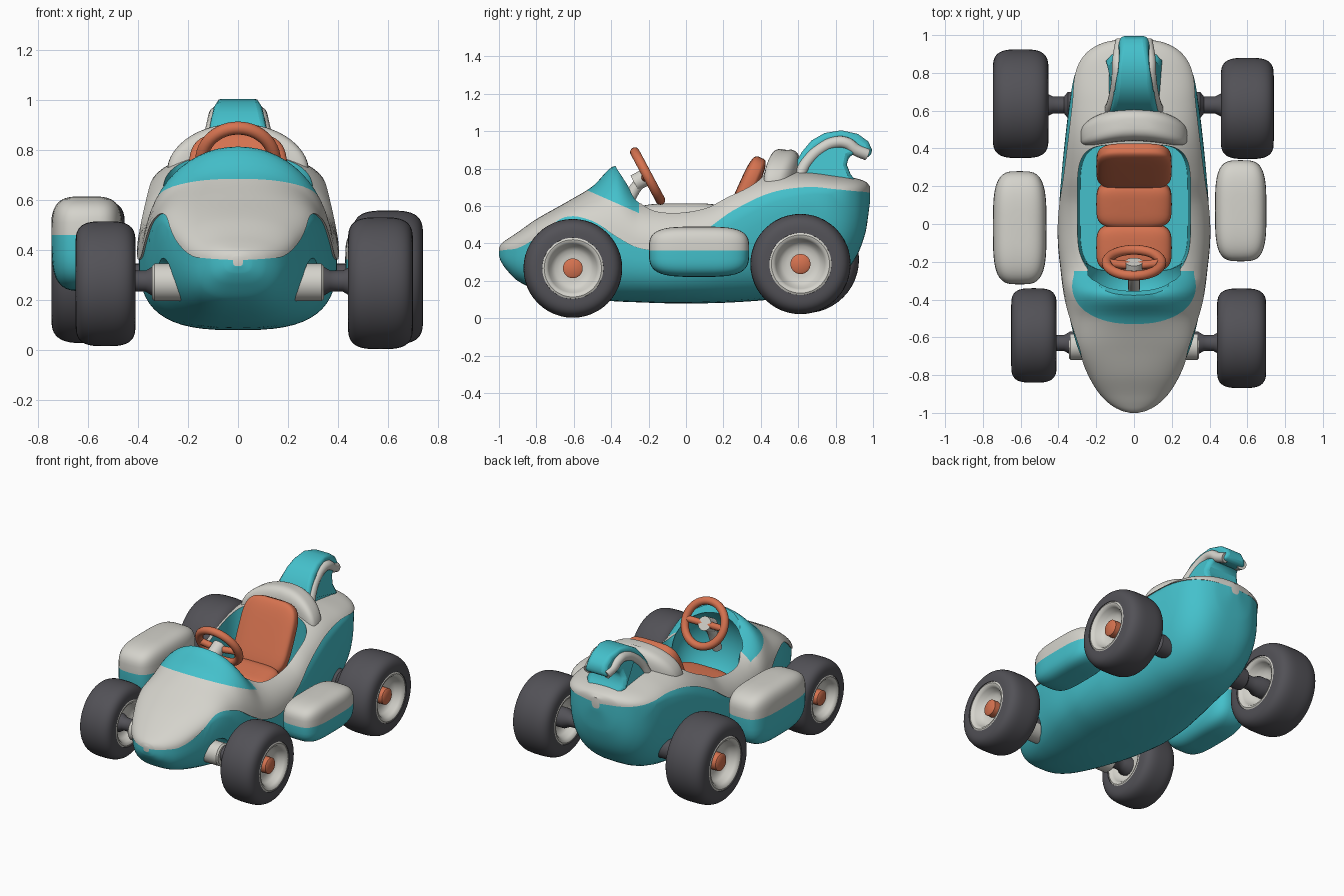
import bpy, bmesh, math
from math import sin, cos, pi
from mathutils import Vector, Matrix

if "Cube" in bpy.data.objects:
    bpy.data.objects.remove(bpy.data.objects["Cube"])


def material(name, rgb):
    m = bpy.data.materials.new(name)
    m.use_nodes = True
    m.diffuse_color = (*rgb, 1)
    m.node_tree.nodes["Principled BSDF"].inputs["Base Color"].default_value = (*rgb, 1)
    return m


cream = material("cream", (0.66, 0.65, 0.60))
teal = material("teal", (0.058, 0.53, 0.60))
orange = material("orange", (0.67, 0.17, 0.08))
rubber = material("dark rubber", (0.085, 0.083, 0.095))


def activate(ob):
    bpy.ops.object.select_all(action="DESELECT")
    ob.select_set(True)
    bpy.context.view_layer.objects.active = ob


def smooth(ob, angle=40):
    activate(ob)
    bpy.ops.object.shade_smooth_by_angle(angle=math.radians(angle))


def finish(name, bm, mats, rule=None):
    bmesh.ops.recalc_face_normals(bm, faces=bm.faces)
    if rule:
        for f in bm.faces:
            f.material_index = rule(f)
    me = bpy.data.meshes.new(name)
    bm.to_mesh(me)
    bm.free()
    ob = bpy.data.objects.new(name, me)
    bpy.context.collection.objects.link(ob)
    for m in mats:
        me.materials.append(m)
    smooth(ob)
    return ob


def skin(rings):
    """Closed skin over a list of equal rings of points, capped at both ends."""
    bm = bmesh.new()
    rows = [[bm.verts.new(p) for p in r] for r in rings]
    n = len(rows[0])
    for a, b in zip(rows, rows[1:]):
        for i in range(n):
            bm.faces.new((a[i], a[(i + 1) % n], b[(i + 1) % n], b[i]))
    bm.faces.new(rows[0])
    bm.faces.new(rows[-1])
    return bm


def spow(v, e):
    return math.copysign(abs(v) ** e, v)


def blob(name, centre, radii, n, mats, rule=None, rot=0, bend=0, droop=0, low=1):
    """Rounded box made as a superellipsoid; low scales its lower half."""
    e, seg, rows = 2 / n, 40, 24
    rx, ry, rz = radii
    rings = []
    for k in range(1, rows):
        p = -pi / 2 + pi * k / rows
        c, z = spow(cos(p), e), rz * spow(sin(p), e) * (low if 2 * k < rows else 1)
        if 2 * k == rows:
            z = 0
        rings.append([Vector((rx * c * spow(cos(t), e), ry * c * spow(sin(t), e), z))
                      for t in (2 * pi * i / seg for i in range(seg))])
    bm = skin(rings)
    for v in bm.verts:
        v.co.y -= bend * v.co.x ** 2
        v.co.z -= droop * v.co.x ** 2
    bm.transform(Matrix.Translation(centre) @ Matrix.Rotation(rot, 4, "X"))
    return finish(name, bm, mats, rule)


def lathe(name, profile, centre, side, mat):
    """Spin (x, radius) points round the x axis; side flips it."""
    c, seg = Vector(centre), 48
    rings = [[c + Vector((side * x, r * cos(2 * pi * i / seg), r * sin(2 * pi * i / seg)))
              for i in range(seg)] for x, r in profile]
    return finish(name, skin(rings), [mat])


def tube(name, points, radius, mat):
    cu = bpy.data.curves.new(name, "CURVE")
    cu.dimensions = "3D"
    cu.bevel_depth, cu.bevel_resolution, cu.use_fill_caps = radius, 5, True
    s = cu.splines.new("BEZIER")
    s.bezier_points.add(len(points) - 1)
    for bp, p in zip(s.bezier_points, points):
        bp.co = p
        bp.handle_left_type = bp.handle_right_type = "AUTO"
    cu.materials.append(mat)
    ob = bpy.data.objects.new(name, cu)
    bpy.context.collection.objects.link(ob)
    return ob


# Body stations: y, half width, bottom, widest height, crown, colour line
stations = [
    (-1.0, .02, .335, .355, .375, .36), (-.99, .06, .305, .355, .395, .362),
    (-.96, .115, .26, .36, .42, .366), (-.9, .175, .20, .375, .46, .375),
    (-.8, .235, .155, .425, .53, .43), (-.65, .30, .12, .49, .615, .54),
    (-.5, .34, .10, .46, .705, .52), (-.37, .365, .09, .41, .815, .435),
    (-.25, .38, .085, .38, .67, .375), (-.1, .395, .08, .37, .63, .37),
    (.1, .395, .08, .41, .65, .47), (.25, .385, .085, .48, .73, .575),
    (.45, .365, .10, .58, .79, .67), (.65, .34, .13, .64, .785, .702),
    (.8, .31, .20, .66, .765, .69), (.9, .25, .31, .67, .75, .68),
    (.96, .155, .46, .67, .73, .675), (.985, .03, .63, .67, .705, .67)]


def spline(rows, steps):
    """Smooth curve through the stations."""
    def slope(i, c):
        a, b = rows[max(i - 1, 0)], rows[min(i + 1, len(rows) - 1)]
        return (b[c] - a[c]) / (b[0] - a[0])
    out = []
    for i in range(len(rows) - 1):
        a, b = rows[i], rows[i + 1]
        h = b[0] - a[0]
        for k in range(steps):
            t = k / steps
            s = t * t * (3 - 2 * t)
            out.append([a[0] + h * t] + [
                a[c] + (b[c] - a[c]) * s + h * t * (1 - t)
                * ((1 - t) * slope(i, c) - t * slope(i + 1, c)) for c in range(1, len(a))])
    return out + [list(rows[-1])]


def section(y, w, low, mid, top, line, count):
    """Cross section with one row of points exactly on the colour line."""
    crown = 2.3 - .3 * math.exp(-((y + .4) / .13) ** 2)

    def point(a, w):
        n, h = (crown, top - mid) if a > 0 else (2.9, mid - low)
        return max(w * spow(cos(a), 2 / n), 0.0), mid + h * spow(sin(a), 2 / n)
    u = (line - mid) / (top - mid if line > mid else mid - low)
    cut = math.asin(max(-.98, min(.98, spow(u, (crown if u > 0 else 2.9) / 2))))
    lip = min(.008, w * .04)
    half = [point(-pi / 2 + (cut + pi / 2) * i / count, w) for i in range(count + 1)]
    half += [point(cut + (pi / 2 - cut) * i / count, w + lip) for i in range(count + 1)]
    ring = [Vector((x, y, z)) for x, z in half]
    return ring + [Vector((-x, y, z)) for x, z in reversed(half[1:-1])]


count = 14
bm = skin([section(*s, count) for s in spline(stations, 6)])
upper = bm.faces.layers.int.new("upper")
per = 4 * count + 2
for i, f in enumerate(bm.faces):
    f[upper] = count <= i % per < per - count
bm.faces.ensure_lookup_table()
bm.faces[-1][upper] = bm.faces[-2][upper] = 1

# Windscreen band is split off the hood by a sloping plane
screen = Vector((0, -.53, .685))
normal = Vector((0, .44, 1)).normalized()
near = [f for f in bm.faces if -.6 < f.calc_center_median().y < -.2]
edges = list({e for f in near for e in f.edges})
verts = list({v for f in near for v in f.verts})
bmesh.ops.bisect_plane(bm, geom=verts + edges + near, plane_co=screen, plane_no=normal)


def body_rule(f):
    c = f.calc_center_median()
    if c.y < -.25 and (c - screen).dot(normal) > 0:
        return 1
    return 0 if f[upper] else 1


body = finish("body", bm, [cream, teal], body_rule)

# Cockpit: open well with a raked front, a hollow under the windscreen, axle recesses
well = []
for z, grow, rake in ((.27, .95, 0), (.57, 1, 0), (1.2, 1, -.33)):
    ring = []
    for i in range(64):
        t = 2 * pi * i / 64
        x, y = .3 * grow * spow(cos(t), .42), .335 * spow(sin(t), .42)
        ring.append(Vector((x, .085 + y + rake * max(0, -y / .335), z)))
    well.append(ring)
cutters = [finish("cockpit_cutter", skin(well), [cream, teal], lambda f: 1),
           blob("screen_cutter", (0, -.3, .5), (.28, .22, .28), 2, [cream, teal], lambda f: 1)]
cutters += [blob("axle_cutter", (side * .32, -.645, .27), (.09, .1, .1), 2, [cream, teal],
                 lambda f: 1) for side in (-1, 1)]
for cutter in cutters:
    cutter.hide_render = True
    mod = body.modifiers.new("cut", "BOOLEAN")
    mod.operation, mod.solver, mod.object = "DIFFERENCE", "EXACT", cutter
    activate(body)
    bpy.ops.object.modifier_apply(modifier=mod.name)
    bpy.data.objects.remove(cutter)
smooth(body, 35)

# Headrest and seat
blob("headrest", (0, .525, .77), (.285, .085, .135), 3.4, [cream], rot=-.05, bend=.7, droop=1.1)
blob("seat_back", (0, .305, .645), (.2, .05, .235), 4, [orange], rot=-.42)
blob("seat_rear_cushion", (0, .105, .41), (.2, .125, .085), 4, [orange], rot=.2)
blob("seat_front_cushion", (0, -.125, .385), (.2, .13, .085), 4, [orange], rot=.05)

# Steering wheel on its column
hub = Vector((0, -.205, .76))
tilt = Matrix.Translation(hub) @ Matrix.Rotation(-1.08, 4, "X")
bpy.ops.mesh.primitive_torus_add(major_radius=.145, minor_radius=.026,
                                 major_segments=48, minor_segments=14)
ring = bpy.context.object
ring.name = "steering_ring"
ring.matrix_world = tilt
ring.data.materials.append(orange)
smooth(ring)
for side in (-1, 1):
    tube("steering_spoke", [tilt @ Vector(p) for p in ((0, 0, -.02), (side * .145, 0, 0))],
         .022, orange)
tube("steering_hub", [tilt @ Vector((0, 0, z)) for z in (-.08, .005)], .047, cream)
tube("steering_column", [tilt @ Vector((0, 0, -.03)), (0, -.28, .68), (0, -.34, .54)], .032, cream)

# Tail fin with curled tip
outline = [(.56, .74), (.58, .82), (.62, .89), (.67, .95), (.74, .99), (.83, 1.005), (.92, .985),
           (.975, .945), (.995, .9), (.985, .86), (.93, .86), (.895, .875), (.87, .865),
           (.86, .82), (.88, .77), (.92, .72)]


def fin_width(y, z):
    return .145 - .055 * max(0, (z - .76) / .24) - .04 * max(0, (y - .85) / .14)


fin = finish("tail_fin", skin([[Vector((s * fin_width(y, z), y, z)) for y, z in outline]
                               for s in (-1, 1)]), [teal])
bev = fin.modifiers.new("round", "BEVEL")
bev.width, bev.segments, bev.limit_method, bev.angle_limit = .022, 3, "ANGLE", math.radians(50)
trim = [(.6, .755), (.65, .84), (.72, .905), (.8, .94), (.86, .935), (.91, .9), (.97, .875)]
for side in (-1, 1):
    tube("tail_trim", [(side * (fin_width(y, z) - .018), y, z) for y, z in trim], .032, cream)


# Wheels
def wheel(name, side, x, y, z, R, h):
    c = (side * x, y, z)
    arc = [pi - pi * i / 28 for i in range(29)]
    tread = [(h * spow(cos(a), .62), R * (.62 + .38 * spow(max(sin(a), 0), .62))) for a in arc]
    lathe(name + "_tyre", [(-.3 * h, .6 * R)] + tread + [(.3 * h, .6 * R)], c, side, rubber)
    dish = [(.45, .26), (.5, .36), (.62, .44), (.86, .49), (.97, .53), (1, .58), (.96, .62), (.8, .64)]
    dish = [(a * h, b * R) for a, b in dish]
    lathe(name + "_rim", [(-a, b) for a, b in dish] + dish[::-1], c, side, cream)
    lathe(name + "_cap", [(.3 * h, .2 * R), (.76 * h, .2 * R), (.82 * h, .16 * R)], c, side, orange)


wheel("front_left", 1, .57, -.605, .267, .264, .13)
wheel("front_right", -1, .53, -.59, .265, .25, .12)
wheel("rear_left", 1, .6, .612, .29, .268, .14)
wheel("rear_right", -1, .6, .637, .315, .288, .147)

# Axles
for side, name in ((1, "left"), (-1, "right")):
    lathe("front_axle_" + name, [(.25, .06), (.34, .06), (.37, .042), (.42, .042), (.45, .06),
                                 (.53, .06)], (0, -.63, .275), side, rubber)
    lathe("front_hub_" + name, [(.2, .06), (.21, .075), (.335, .075), (.345, .065)],
          (0, -.645, .27), side, cream)
    lathe("rear_axle_" + name, [(.2, .07), (.35, .07), (.37, .045), (.43, .045), (.47, .065),
                                (.56, .065)], (0, .63, .3), side, rubber)

# Side pods: cream lid over a teal tray
for name, centre, size, low in (("left", (.565, .07, .362), (.136, .268, .128), 1.1),
                                ("right", (-.605, -.02, .46), (.142, .3, .155), 1.45)):
    blob("side_pod_" + name, centre, size, 3.6, [cream, teal],
         lambda f: int(f.calc_center_median().z < centre[2]), low=low)
